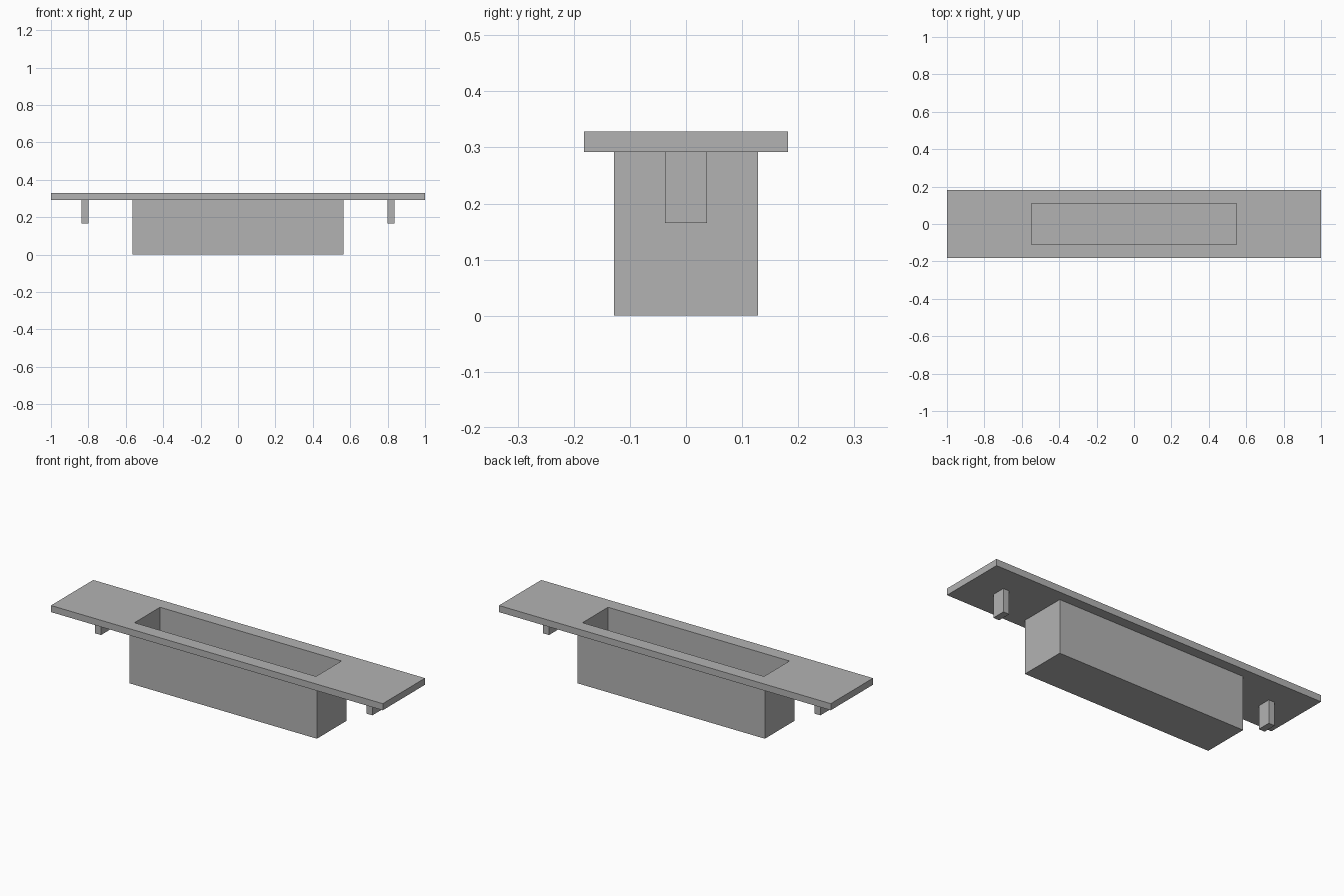
import bpy

cube = bpy.data.objects.get("Cube")
if cube:
    bpy.data.objects.remove(cube, do_unlink=True)

# Key dimensions
PLATE_BOTTOM, PLATE_TOP = 0.292, 0.328
BOX_X, BOX_Y = 0.565, 0.128
WALL = 0.018
PEG_X, PEG_BOTTOM = 0.818, 0.165

grey = bpy.data.materials.new("plain grey")
grey.use_nodes = True
color = (0.45, 0.45, 0.45, 1)
grey.diffuse_color = color
grey.node_tree.nodes["Principled BSDF"].inputs["Base Color"].default_value = color


def box(name, x, half_x, half_y, bottom, top):
    """Axis-aligned block centred on y = 0."""
    bpy.ops.mesh.primitive_cube_add(size=2, location=(x, 0, (bottom + top) / 2))
    obj = bpy.context.object
    obj.name = name
    obj.scale = (half_x, half_y, (top - bottom) / 2)
    bpy.ops.object.transform_apply(location=False, rotation=False, scale=True)
    obj.data.materials.append(grey)
    return obj


# Cover plate and the recessed tray below it
plate = box("cover_plate", 0, 1, 0.182, PLATE_BOTTOM, PLATE_TOP)
tray = box("recessed_tray", 0, BOX_X, BOX_Y, 0, PLATE_BOTTOM)

# Pocket through the plate and down into the tray
cutter = box("pocket_cutter", 0, BOX_X - WALL, BOX_Y - WALL, WALL, PLATE_TOP + 0.1)
for part in (plate, tray):
    cut = part.modifiers.new("pocket", 'BOOLEAN')
    cut.operation = 'DIFFERENCE'
    cut.solver = 'EXACT'
    cut.object = cutter
    bpy.context.view_layer.objects.active = part
    bpy.ops.object.modifier_apply(modifier=cut.name)
bpy.data.objects.remove(cutter, do_unlink=True)

# Locating pegs under both ends
for side, sign in (("left", 1), ("right", -1)):
    box(side + "_peg", sign * PEG_X, WALL, 0.037, PEG_BOTTOM, PLATE_BOTTOM)
